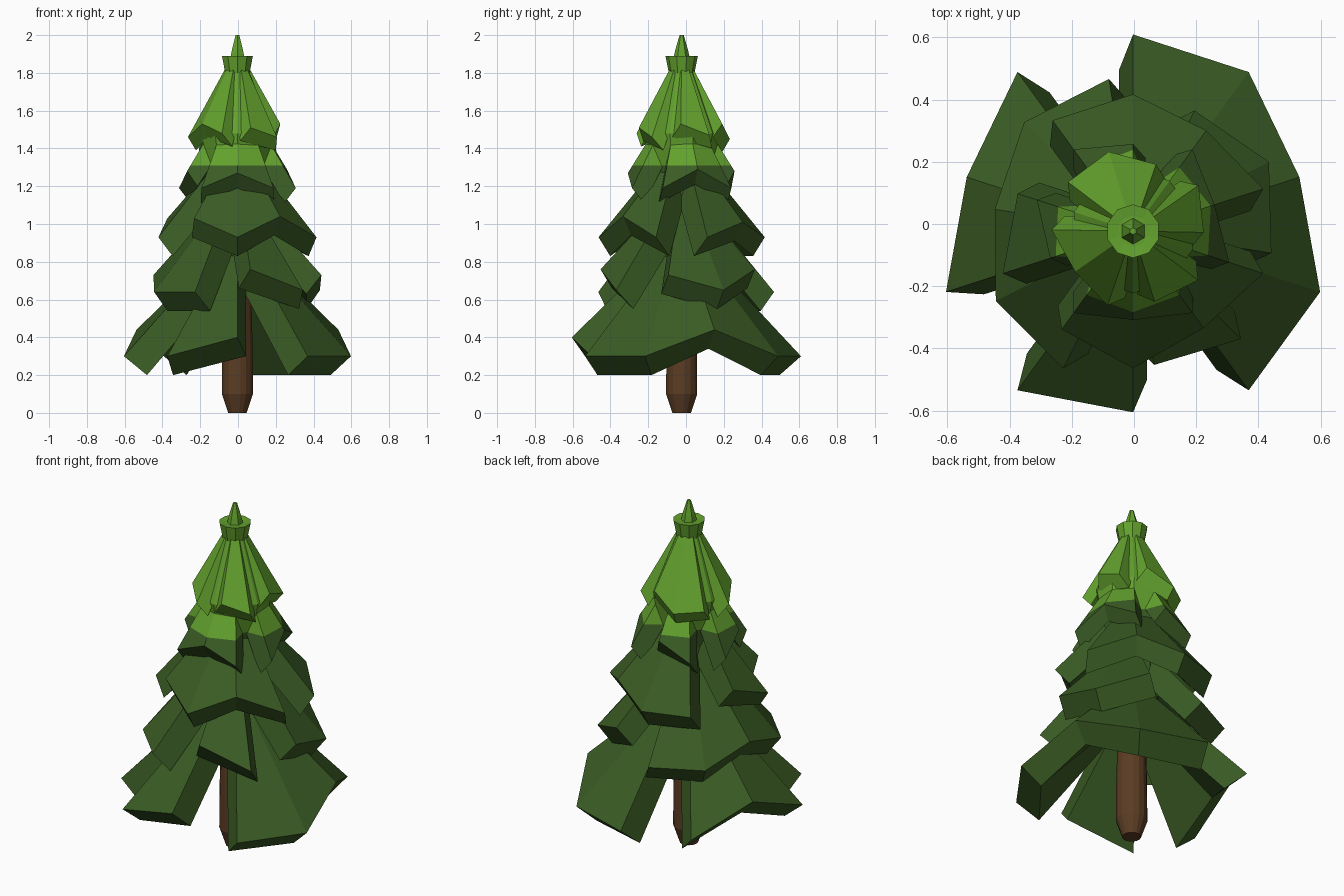
import bpy, bmesh, math
from mathutils import Vector

if "Cube" in bpy.data.objects:
    bpy.data.objects.remove(bpy.data.objects["Cube"])

AXIS = (-0.003, -0.023)      # the tree stands slightly off centre
SPLIT = 1.31                 # height where the foliage turns light


def mat(name, col):
    m = bpy.data.materials.new(name)
    m.diffuse_color = (*col, 1)
    m.use_nodes = True
    m.node_tree.nodes["Principled BSDF"].inputs["Base Color"].default_value = m.diffuse_color
    return m


BROWN = mat("bark brown", (0.104, 0.046, 0.017))
DARK = mat("dark green", (0.043, 0.107, 0.018))
LIGHT = mat("light green", (0.125, 0.36, 0.027))


def finish(bm, name, mats):
    if len(mats) == 2:       # cut at the colour line and paint by height
        bmesh.ops.bisect_plane(bm, geom=bm.verts[:] + bm.edges[:] + bm.faces[:],
                               plane_co=(0, 0, SPLIT), plane_no=(0, 0, 1))
        for f in bm.faces:
            f.material_index = int(f.calc_center_median().z > SPLIT)
    bmesh.ops.recalc_face_normals(bm, faces=bm.faces[:])
    me = bpy.data.meshes.new(name)
    bm.to_mesh(me)
    bm.free()
    for m in mats:
        me.materials.append(m)
    ob = bpy.data.objects.new(name, me)
    bpy.context.collection.objects.link(ob)
    return ob


def polar(r, deg, z, lateral=0):
    """Point around the axis, pushed sideways by lateral."""
    a = math.radians(deg)
    c, s = math.cos(a), math.sin(a)
    return Vector((AXIS[0] + r * c - lateral * s, AXIS[1] + r * s + lateral * c, z))


def lathe(name, profile, mats, sides=10):
    bm = bmesh.new()
    rings = [[bm.verts.new(polar(r, 360 * (i + .5) / sides, z)) for i in range(sides)]
             for r, z in profile]
    for a, b in zip(rings, rings[1:]):
        for i in range(sides):
            j = (i + 1) % sides
            bm.faces.new((a[i], a[j], b[j], b[i]))
    bm.faces.new(rings[0])
    bm.faces.new(rings[-1])
    return finish(bm, name, mats)


def bough(bm, start, heights, R, zlow, r_in, z_in, thick, shrink, lat):
    """Folded slab hanging from the trunk; one rim point every 36 degrees."""
    n = len(heights)
    rows = []
    for i, z in enumerate(heights):
        a = start + 36 * i
        r = R - 0.5 * (z - zlow)
        side = -lat if i == 0 else lat if i == n - 1 else 0
        pts = (polar(r_in, a, z_in), polar(r, a, z),
               polar(r * shrink, a, z - thick, side),
               polar(r_in * 0.6, a, z_in - 1.6 * thick, side))
        rows.append([bm.verts.new(p) for p in pts])
    for p, q in zip(rows, rows[1:]):
        for k in range(4):
            l = (k + 1) % 4
            bm.faces.new((p[k], p[l], q[l], q[k]))
    bm.faces.new(rows[0])
    bm.faces.new(rows[-1])


# name, rim radius, low rim height, inner radius, inner height, thickness,
# shrink, sideways flare, materials, boughs as (start angle, rim heights)
TIERS = [
    ("bottom_boughs", .632, .30, .10, .87, .10, .82, .045, [DARK],
     [(-54, (.30, .30, .44, .30, .30)), (126, (.30, .44, .30)), (234, (.30, .40))]),
    ("lower_boughs", .495, .64, .10, 1.12, .10, .84, .05, [DARK],
     [(99, (.64, .64, .73, .64, .64)), (279, (.76, .65)), (351, (.73, .65, .76))]),
    ("middle_boughs", .44, .93, .09, 1.36, .10, .86, .055, [DARK],
     [(234, (1.03, .93, 1.04, .93)), (18, (.93, 1.01, .93, .93)), (162, (1.03, .93))]),
    ("upper_boughs", .325, 1.19, .08, 1.60, .08, .84, .04, [DARK, LIGHT],
     [(234, (1.19, 1.27, 1.19)), (342, (1.19, 1.29, 1.19)),
      (90, (1.28, 1.19)), (162, (1.19, 1.28))]),
    ("top_boughs", .262, 1.46, .06, 1.83, .07, .84, .045, [LIGHT],
     [(71, (1.53, 1.45, 1.46)), (179, (1.46, 1.53, 1.48)),
      (287, (1.51, 1.46)), (359, (1.53, 1.47))]),
]
for name, R, zl, ri, zi, th, sh, lat, mats, boughs in TIERS:
    bm = bmesh.new()
    for start, heights in boughs:
        bough(bm, start, heights, R, zl, ri, zi, th, sh, lat)
    finish(bm, name, mats)

# round trunk, hidden inside the boughs further up
lathe("trunk", [(.05, 0), (.084, .1), (.082, .35), (.07, .8)], [BROWN], 16)
# inner foliage that closes the gaps between boughs
lathe("inner_foliage", [(.10, .72), (.15, .86), (.15, 1.2), (.17, 1.31), (.20, 1.48),
                        (.06, 1.82)], [DARK, LIGHT])
# flared collar and pointed tip
lathe("crown_collar", [(.05, 1.76), (.068, 1.80), (.086, 1.89), (.05, 1.885)], [LIGHT])
lathe("tip", [(.045, 1.87), (.034, 1.92), (.011, 2.0)], [LIGHT], 6)
